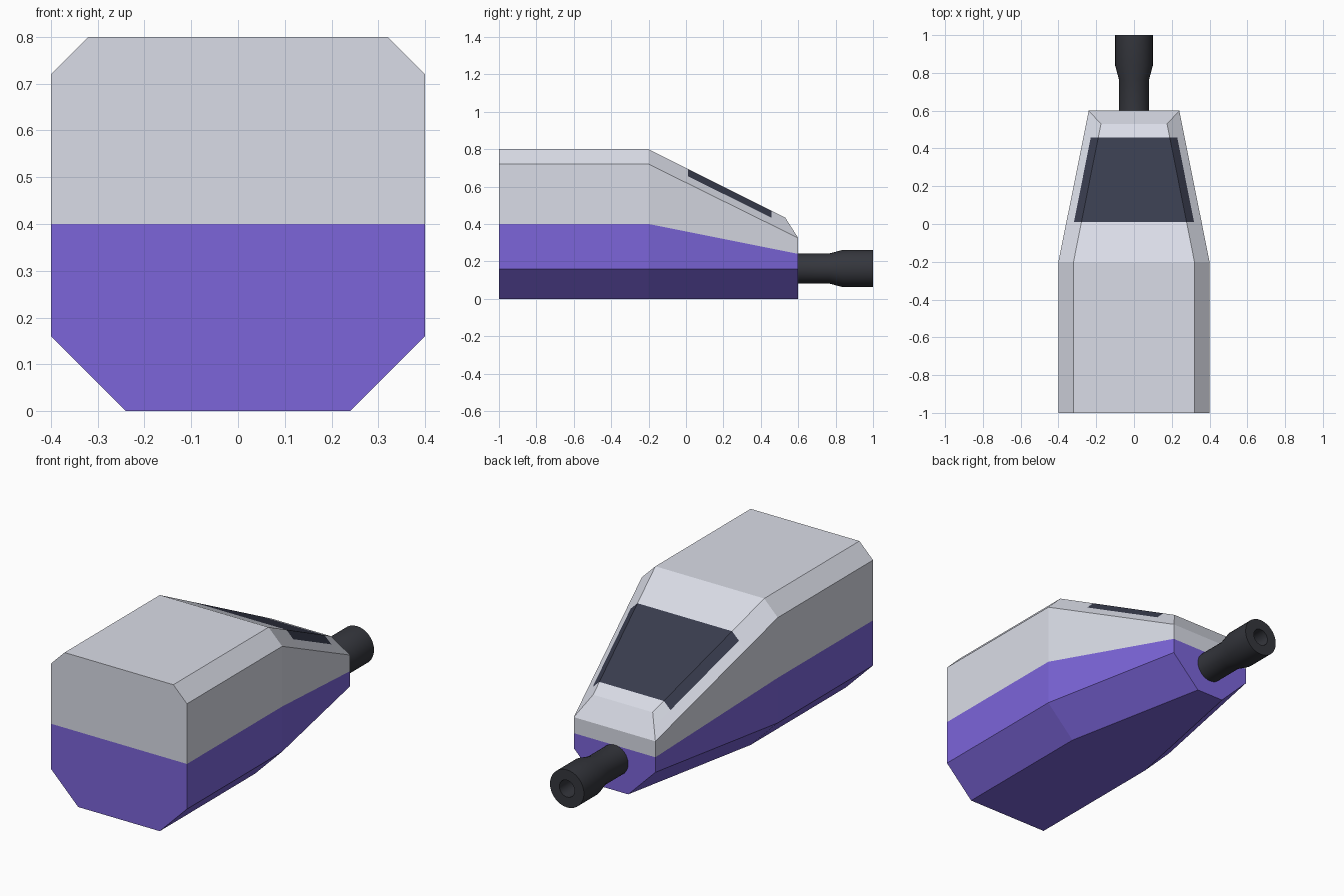
import bpy, bmesh
from math import radians, cos, sin, tau

if "Cube" in bpy.data.objects:
    bpy.data.objects.remove(bpy.data.objects["Cube"])


def material(name, rgb):
    m = bpy.data.materials.new(name)
    m.diffuse_color = (*rgb, 1)
    m.use_nodes = True
    m.node_tree.nodes["Principled BSDF"].inputs["Base Color"].default_value = m.diffuse_color
    return m


def make_object(name, bm, mats):
    bmesh.ops.recalc_face_normals(bm, faces=bm.faces)
    me = bpy.data.meshes.new(name)
    bm.to_mesh(me)
    bm.free()
    for m in mats:
        me.materials.append(m)
    ob = bpy.data.objects.new(name, me)
    bpy.context.collection.objects.link(ob)
    return ob


shell = material("pale_shell", (0.70, 0.72, 0.80))
violet = material("violet_hull", (0.20, 0.13, 0.70))
glass = material("dark_glass", (0.04, 0.045, 0.075))
metal = material("dark_metal", (0.035, 0.037, 0.046))


# Hull cross-section levels (x, y, z): keel, lower side, colour split,
# upper side, mid chamfer, roof. The front end tapers and slopes down.
def lerp(a, b, t):
    return tuple(p + (q - p) * t for p, q in zip(a, b))


def with_mid(keel, low, split, side, roof):
    return [keel, low, split, side, lerp(side, roof, 0.5), roof]


def box_section(y):
    return with_mid((0.24, y, 0), (0.4, y, 0.16), (0.4, y, 0.4), (0.4, y, 0.72), (0.32, y, 0.8))


rear, shoulder = box_section(-1), box_section(-0.2)
nose = with_mid((0.08, 0.6, 0), (0.24, 0.6, 0.16), (0.24, 0.6, 0.24),
                (0.24, 0.6, 0.325), (0.175, 0.53, 0.435))


def slope_section(y):
    return [lerp(a, b, (y - a[1]) / (b[1] - a[1])) for a, b in zip(shoulder, nose)]


stations = [rear, shoulder, slope_section(0.01), slope_section(0.457), nose]

# Hull: mirrored loft, coloured per face
bm = bmesh.new()
sides = [[[bm.verts.new((s * x, y, z)) for x, y, z in sec] for sec in stations] for s in (-1, 1)]
left, right = sides


def face(verts, mat):
    bm.faces.new(verts).material_index = mat


for i in range(len(stations) - 1):
    window = i == 2
    for g in sides:
        for k in range(5):
            mat = 1 if k < 2 else 2 if window and k == 4 else 0
            face((g[i][k], g[i + 1][k], g[i + 1][k + 1], g[i][k + 1]), mat)
    for k, mat in ((0, 1), (5, 2 if window else 0)):  # belly and roof
        face((left[i][k], left[i + 1][k], right[i + 1][k], right[i][k]), mat)
for i in (0, -1):  # rear and nose panels
    for k in range(5):
        face((left[i][k], left[i][k + 1], right[i][k + 1], right[i][k]), 1 if k < 2 else 0)
make_object("hull", bm, (shell, violet, glass))

# Barrel: turned profile of (radius, y) with a hollow muzzle
profile = [(0.08, 0.59), (0.08, 0.765), (0.1, 0.84), (0.1, 1.0), (0.045, 1.0), (0.045, 0.84)]
N = 32
bm = bmesh.new()
rings = [[bm.verts.new((r * cos(tau * j / N), y, 0.162 + r * sin(tau * j / N))) for j in range(N)]
         for r, y in profile]
for a, b in zip(rings, rings[1:]):
    for j in range(N):
        bm.faces.new((a[j], a[j - 1], b[j - 1], b[j]))
bm.faces.new(rings[0])
bm.faces.new(rings[-1])
barrel = make_object("barrel", bm, (metal,))
bpy.context.view_layer.objects.active = barrel
barrel.select_set(True)
bpy.ops.object.shade_smooth_by_angle(angle=radians(30))
